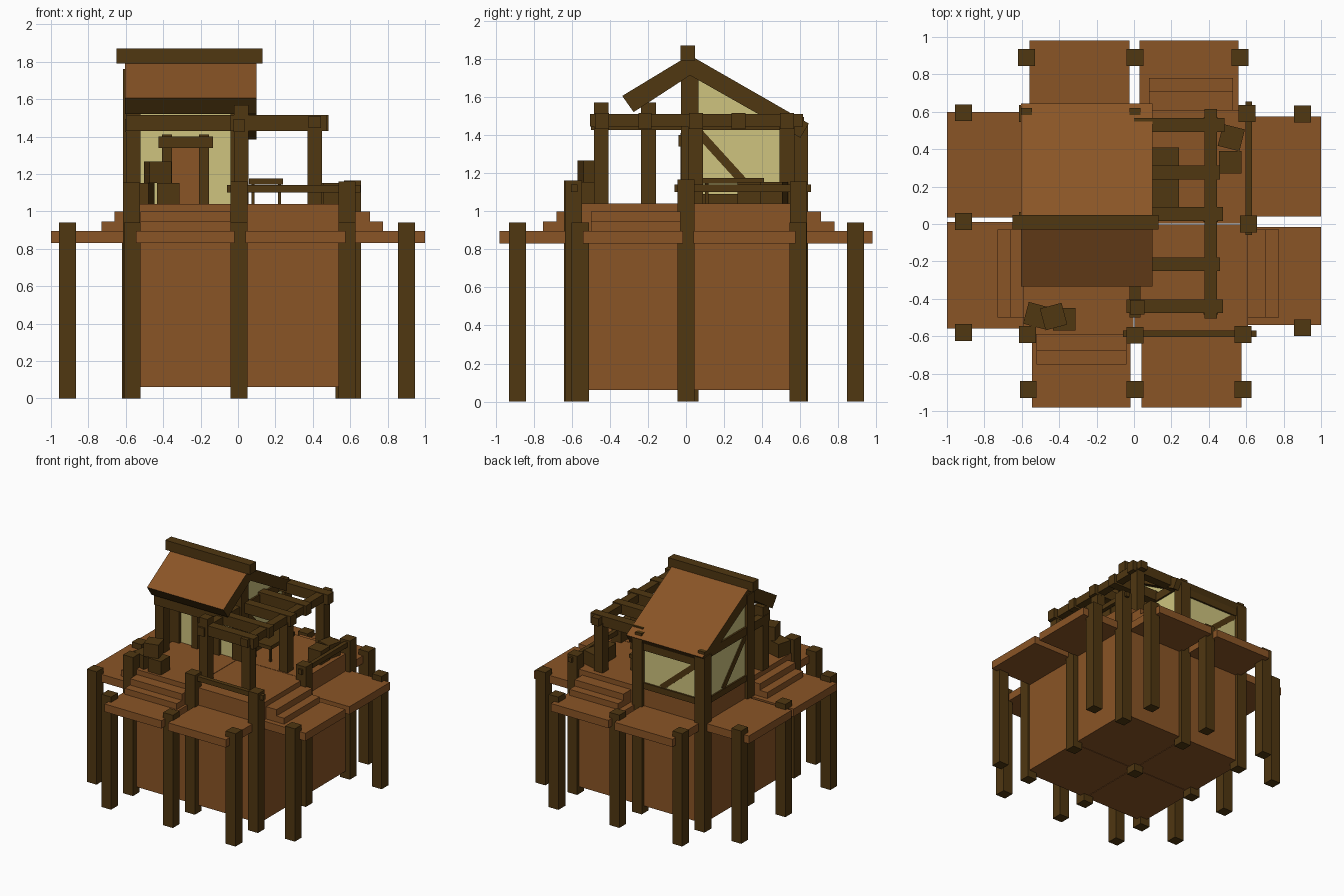
import bpy, math
from mathutils import Vector


def mat(name, rgb):
    m = bpy.data.materials.new(name)
    m.diffuse_color = (*rgb, 1)
    return m


PLANK = mat("plank_brown", (0.255, 0.09, 0.019))
DARK = mat("dark_timber", (0.080, 0.038, 0.0055))
CREAM = mat("cream_plaster", (0.62, 0.55, 0.21))


def mesh(name, verts, faces, *mats):
    me = bpy.data.meshes.new(name)
    me.from_pydata(verts, [], faces)
    for m in mats:
        me.materials.append(m)
    me.update()
    ob = bpy.data.objects.new(name, me)
    bpy.context.collection.objects.link(ob)
    return ob


def prism(name, x0, x1, prof, *mats):
    """Extrude a (y, z) profile along x."""
    n = len(prof)
    v = [(x, y, z) for x in (x0, x1) for y, z in prof]
    f = [tuple(range(n))[::-1], tuple(range(n, 2 * n))]
    f += [(i, (i + 1) % n, n + (i + 1) % n, n + i) for i in range(n)]
    ob = mesh(name, v, f, *mats)
    import bmesh
    bm = bmesh.new()
    bm.from_mesh(ob.data)
    bmesh.ops.recalc_face_normals(bm, faces=bm.faces)
    bm.to_mesh(ob.data)
    bm.free()
    return ob


def box(name, x0, x1, y0, y1, z0, z1, m):
    return prism(name, x0, x1, [(y0, z0), (y1, z0), (y1, z1), (y0, z1)], m)


def post(name, x, y, z0, z1, w=0.09):
    return box(name, x - w / 2, x + w / 2, y - w / 2, y + w / 2, z0, z1, DARK)


def brace(name, a, b, w=0.035):
    """Square timber between two points."""
    a, b = Vector(a), Vector(b)
    d = b - a
    L = d.length / 2
    h = w / 2
    ob = box(name, -h, h, -h, h, -L, L, DARK)
    ob.location = (a + b) / 2
    ob.rotation_euler = d.to_track_quat('Z', 'Y').to_euler()
    return ob


def crate(x, y, z, ang, s=0.12):
    ob = box("crate", -s / 2, s / 2, -s / 2, s / 2, 0, 0.113, DARK)
    ob.location = (x, y, z)
    ob.rotation_euler.z = math.radians(ang)


# Core block in four quarters
for x0, x1 in ((-0.59, -0.002), (0.002, 0.61)):
    for y0, y1 in ((-0.59, -0.002), (0.002, 0.61)):
        box("core_quarter", x0, x1, y0, y1, 0.06, 1.04, PLANK)

# Lower balcony decks
for x0, x1, y0, y1 in ((-1, -0.58, 0.035, 0.6), (-1, -0.58, -0.56, 0.01),
                       (0.6, 1, 0.04, 0.575), (0.6, 1, -0.54, -0.015),
                       (-0.56, -0.025, 0.6, 0.98), (0.03, 0.56, 0.6, 0.98),
                       (-0.545, -0.02, -0.98, -0.58), (0.04, 0.575, -0.98, -0.58)):
    box("balcony_deck", x0, x1, y0, y1, 0.83, 0.895, PLANK)

# Steps down to the balconies
for i, z in enumerate((0.945, 0.998)):
    o = 0.15 - 0.07 * i
    z0 = 0.895 if i == 0 else 0.945
    box("left_step", -0.58 - o, -0.58, -0.5, -0.03, z0, z, PLANK)
    box("right_step", 0.6, 0.625 + o, -0.5, -0.03, z0, z, PLANK)
    box("front_step", -0.52, -0.04, -0.6 - o, -0.58, z0, z, PLANK)
    box("back_step", 0.08, 0.53, 0.6, 0.63 + o, z0, z, PLANK)

# Outer balcony posts
for x, y in ((-0.912, 0.595), (-0.912, 0.013), (-0.912, -0.58), (0.9, 0.588), (0.9, -0.555),
             (-0.575, 0.89), (0.005, 0.89), (0.567, 0.89),
             (-0.565, -0.885), (0.005, -0.885), (0.583, -0.885)):
    post("outer_post", x, y, 0, 0.94)

# Inner posts from the ground
for x, y, z in ((-0.57, -0.59, 1.155), (0.005, -0.595, 1.16), (0.583, -0.59, 1.16),
                (0.612, 0.0, 1.165), (0.605, 0.59, 1.155), (0.005, 0.595, 1.46),
                (-0.57, 0.59, 1.46), (-0.57, 0.02, 1.76), (0.005, 0.02, 1.76)):
    post("inner_post", x, y, 0, z)

# Railings
box("front_rail", -0.06, 0.655, -0.605, -0.57, 1.1, 1.14, DARK)
box("right_rail", 0.597, 0.63, -0.06, 0.655, 1.1, 1.14, DARK)

# House walls
GABLE = [(0.01, 1.04), (0.6, 1.04), (0.6, 1.4), (0.01, 1.74)]
for side, x in (("left", -0.575), ("right", 0.005)):
    prism(side + "_gable_wall", x - 0.015, x + 0.015, GABLE, CREAM)
    box(side + "_sill", x - 0.028, x + 0.028, 0.03, 0.6, 1.04, 1.09, DARK)
    box(side + "_tie_beam", x - 0.03, x + 0.03, -0.5 if x > 0 else -0.23, 0.62, 1.425, 1.495, DARK)
    brace(side + "_wall_brace", (x, 0.06, 1.42), (x, 0.36, 1.09), 0.045)
box("front_wall", -0.57, 0.0, 0.0, 0.03, 1.04, 1.72, CREAM)
box("back_wall", -0.57, 0.0, 0.575, 0.605, 1.04, 1.41, CREAM)
box("back_sill", -0.57, 0.0, 0.56, 0.62, 1.04, 1.09, DARK)
box("back_plate", -0.61, 0.05, 0.56, 0.62, 1.36, 1.42, DARK)
brace("back_brace", (-0.53, 0.59, 1.37), (-0.2, 0.59, 1.09), 0.045)

# Door and frame
box("door", -0.355, -0.2, -0.012, 0.01, 1.04, 1.35, PLANK)
for x in (-0.38, -0.182):
    box("door_jamb", x - 0.027, x + 0.027, -0.03, 0.02, 1.04, 1.41, DARK)
box("door_lintel", -0.425, -0.135, -0.04, 0.02, 1.34, 1.4, DARK)

# Roof slopes: plank on top, dark timber on edges and underside
for name, prof in (("back_roof", [(0.0, 1.83), (0.645, 1.46), (0.6, 1.385), (0.0, 1.725)]),
                   ("front_roof", [(0.02, 1.82), (-0.335, 1.605), (-0.275, 1.52), (0.04, 1.725)])):
    roof = prism(name, -0.605, 0.1, prof, PLANK, DARK)
    for p in roof.data.polygons:
        p.material_index = 0 if p.normal.z > 0.5 else 1
box("ridge_beam", -0.65, 0.132, -0.03, 0.048, 1.79, 1.87, DARK)

# Porch post and beam under the front roof
post("porch_post", -0.56, -0.197, 1.04, 1.57, 0.08)
box("porch_beam", -0.6, 0.46, -0.25, -0.18, 1.43, 1.515, DARK)

# Pergola
for x, y, z in ((0.017, -0.445, 1.57), (0.41, -0.445, 1.46), (0.41, 0.05, 1.46), (0.41, 0.53, 1.46)):
    post("pergola_post", x, y, 1.04, z, 0.078)
box("pergola_long_beam", 0.377, 0.443, -0.505, 0.615, 1.445, 1.51, DARK)
for y, x0, x1 in ((0.53, 0, 0.485), (0.275, 0, 0.46), (0.053, 0, 0.475), (-0.44, -0.04, 0.477)):
    box("pergola_rafter", x0, x1, y - 0.037, y + 0.037, 1.43, 1.515, DARK)

# Table
box("table_top", 0.06, 0.24, 0.09, 0.41, 1.145, 1.175, DARK)
for x in (0.08, 0.222):
    for y in (0.11, 0.39):
        post("table_leg", x, y, 1.04, 1.15, 0.018)

# Crates
crate(-0.52, -0.49, 1.04, -15)
crate(-0.372, -0.51, 1.04, 0)
crate(-0.43, -0.495, 1.153, 15)
crate(0.52, 0.462, 1.04, -14)
crate(0.515, 0.33, 1.04, 0)
